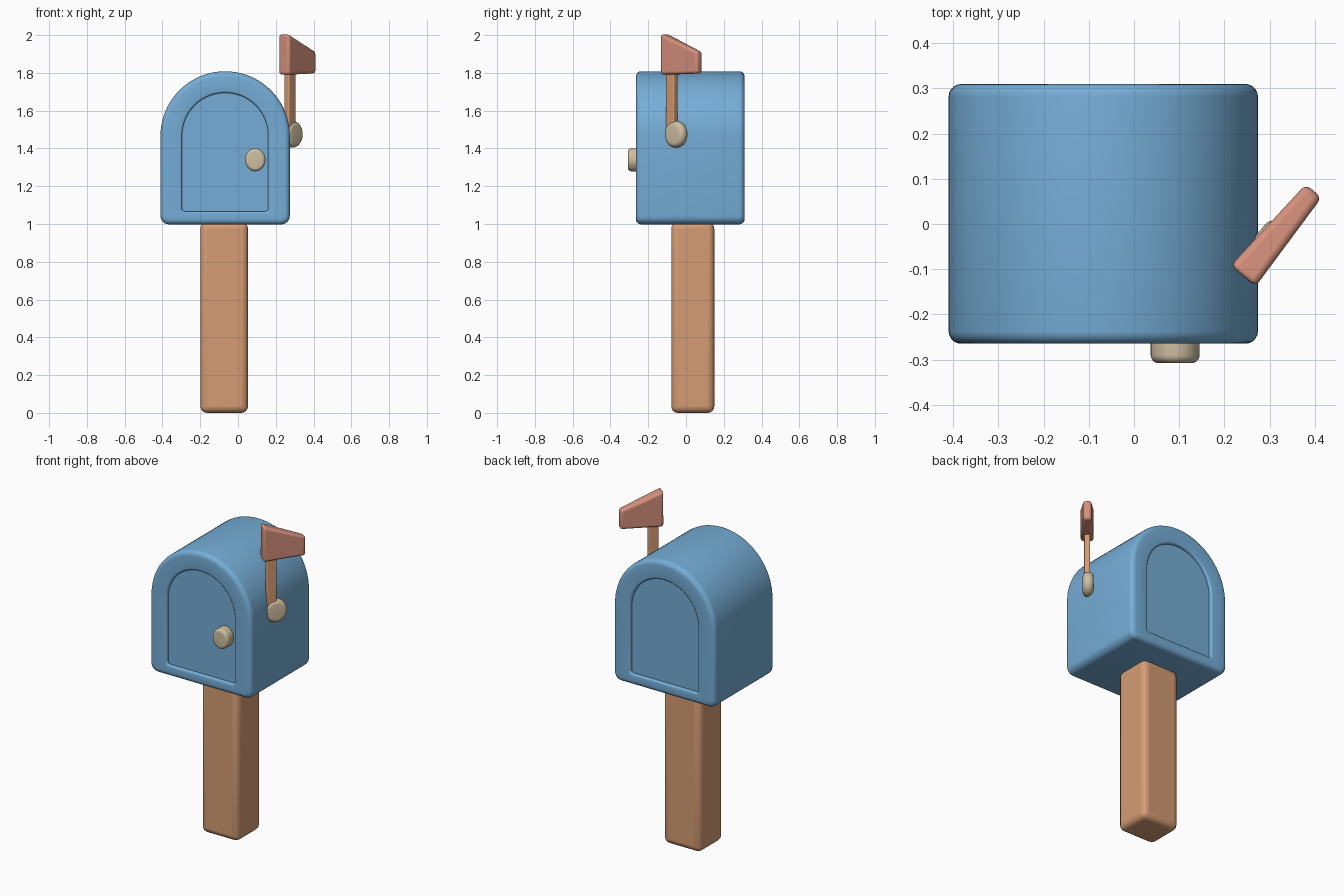
import bpy, bmesh, math
from mathutils import Vector, Matrix

if "Cube" in bpy.data.objects:
    bpy.data.objects.remove(bpy.data.objects["Cube"])


def material(name, rgb):
    m = bpy.data.materials.new(name)
    m.diffuse_color = (*rgb, 1)
    m.use_nodes = True
    m.node_tree.nodes["Principled BSDF"].inputs["Base Color"].default_value = m.diffuse_color
    return m


BLUE = material("sky_blue", (0.18, 0.42, 0.68))
WOOD = material("light_wood", (0.66, 0.335, 0.175))
CORAL = material("coral", (0.66, 0.28, 0.20))
CREAM = material("cream", (0.62, 0.52, 0.36))


def finish(name, bm, mat, matrix=None, bevel=0, angle=40):
    bmesh.ops.recalc_face_normals(bm, faces=bm.faces)
    me = bpy.data.meshes.new(name)
    bm.to_mesh(me)
    bm.free()
    me.materials.append(mat)
    ob = bpy.data.objects.new(name, me)
    bpy.context.collection.objects.link(ob)
    if matrix:
        ob.matrix_world = matrix
    if bevel:
        b = ob.modifiers.new("rounding", 'BEVEL')
        b.width, b.segments, b.limit_method = bevel, 4, 'ANGLE'
    for o in bpy.context.selected_objects:
        o.select_set(False)
    ob.select_set(True)
    bpy.context.view_layer.objects.active = ob
    bpy.ops.object.shade_smooth_by_angle(angle=math.radians(angle))
    return ob


def loft(loops):
    bm = bmesh.new()
    rings = [[bm.verts.new(p) for p in lp] for lp in loops]
    n = len(rings[0])
    for a, b in zip(rings, rings[1:]):
        for i in range(n):
            j = (i + 1) % n
            bm.faces.new((a[i], a[j], b[j], b[i]))
    bm.faces.new(rings[0])
    bm.faces.new(rings[-1])
    return bm


def arch(hw, bottom, corner, y):
    """Round-topped outline with softened lower corners."""
    cx, zc = -0.068, 1.466
    pts = [(hw * math.cos(math.pi * i / 40), zc + hw * math.sin(math.pi * i / 40)) for i in range(41)]
    for side, start in ((-1, math.pi), (1, 1.5 * math.pi)):
        for i in range(7):
            a = start + math.pi / 2 * i / 6
            pts.append((side * (hw - corner) + corner * math.cos(a),
                        bottom + corner + corner * math.sin(a)))
    return [(cx + x, y, z) for x, z in pts]


# box body with a recessed arched panel on front and back
def end_loops(y, s):
    depth, lip, r = 0.018, 0.012, 0.028
    out = [arch(0.228, 1.067, 0.012, y + s * depth)]
    for i in range(5):
        a = math.pi / 2 * i / 4
        e = 0.228 + lip * (1 - math.cos(a))
        out.append(arch(e, 1.067 - (e - 0.228), 0.018, y + s * lip * (1 - math.sin(a))))
    for i in range(6):
        a = math.pi / 2 * i / 5
        d = r * (1 - math.sin(a))
        out.append(arch(0.3425 - d, 0.998 + d, 0.045 - d * 0.6, y + s * r * (1 - math.cos(a))))
    return out


finish("mailbox_body", loft(end_loops(-0.265, 1) + end_loops(0.31, -1)[::-1]), BLUE)


def box(size):
    bm = bmesh.new()
    bmesh.ops.create_cube(bm, size=1)
    bmesh.ops.scale(bm, vec=size, verts=bm.verts)
    return bm


# post
finish("post", box((0.252, 0.228, 1.01)), WOOD, Matrix.Translation((-0.073, 0.036, 0.505)), 0.035)


def button(name, rx, rz, front, back, r, matrix):
    """Rounded disc facing -y."""
    prof = [(1, back - r), (1, front + r)]
    loops = []
    steps = [(r * (1 - math.sin(a)), front + r * (1 - math.sin(math.pi / 2 - a)))
             for a in [math.pi / 2 * i / 6 for i in range(7)]]
    prof = steps + [(d, back - (y - front)) for d, y in reversed(steps)]
    for d, y in prof:
        loops.append([((rx - d) * math.cos(t), y, (rz - d) * math.sin(t))
                      for t in [2 * math.pi * i / 40 for i in range(40)]])
    finish(name, loft(loops), CREAM, matrix)


# door knob
button("door_knob", 0.054, 0.061, -0.043, 0.03, 0.018, Matrix.Translation((0.091, -0.265, 1.34)))

# flag assembly turned outward: local x runs along the flag, local -y faces outward
turn = Matrix.Rotation(math.atan2(0.77, 0.638), 4, 'Z')
button("flag_pivot", 0.067, 0.07, -0.03, 0.03, 0.026, Matrix.Translation((0.287, -0.052, 1.475)) @ turn)
finish("flag_arm", box((0.056, 0.034, 0.36)), WOOD, Matrix.Translation((0.275, -0.075, 1.64)) @ turn, 0.006)

# flag plate: taller and thicker at its front end
bm = box((0.245, 1, 1))
for v in bm.verts:
    near = v.co.x < 0
    top = v.co.z > 0
    v.co.y *= 0.072 if near else 0.046
    v.co.z = (2.007 if top else 1.79) if near else (1.912 if top else 1.797)
finish("flag", bm, CORAL, Matrix.Translation((0.3195, -0.021, 0)) @ turn, 0.015)
